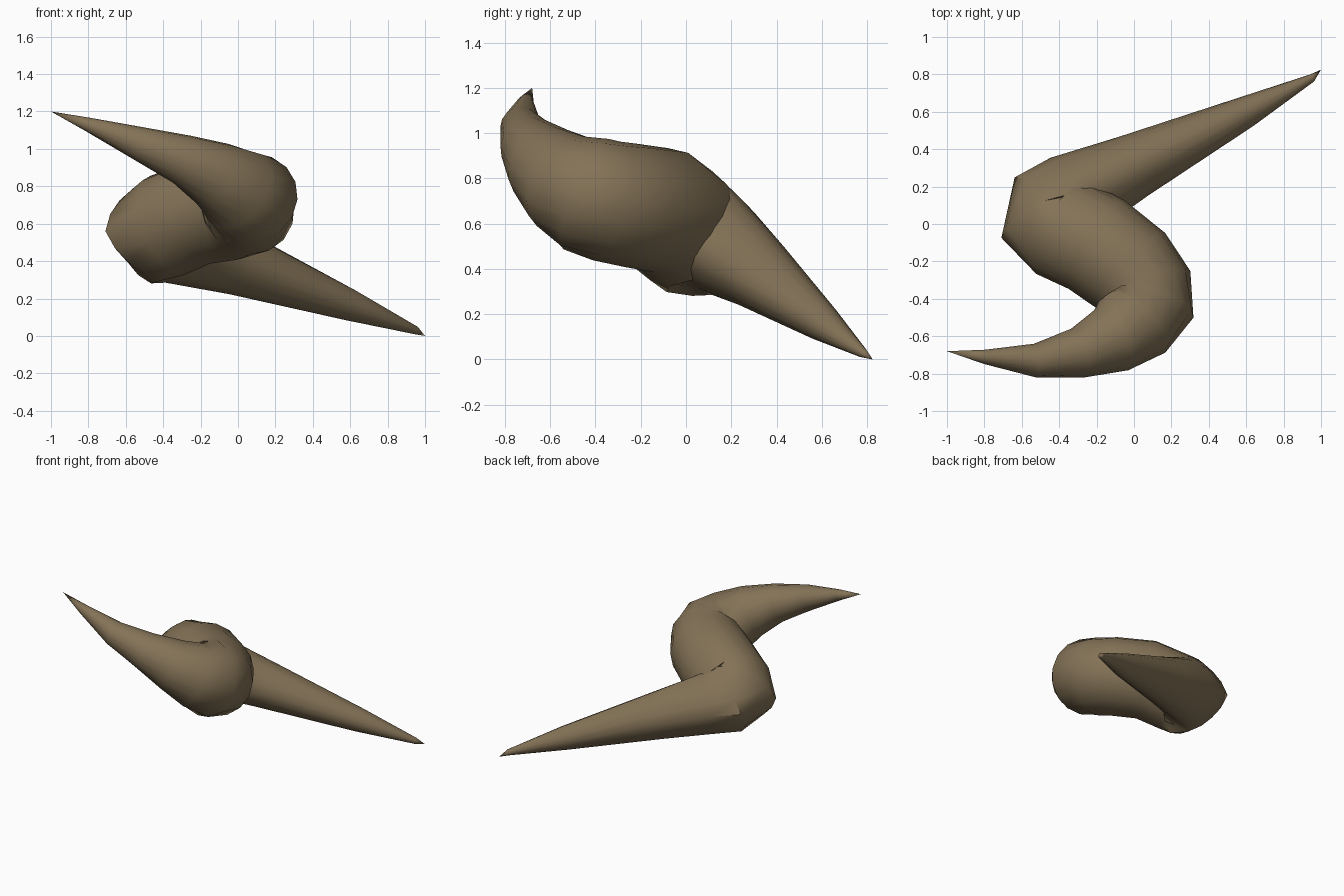
import bpy, bmesh, math
from mathutils import Vector

if "Cube" in bpy.data.objects:
    bpy.data.objects.remove(bpy.data.objects["Cube"])

# Spine of the twisted horn: x, y, z, radius, roundness (2 = round, lower = diamond)
SPINE = [
    (0.95, 0.78, 0.03, 0.022, 2), (0.60, 0.60, 0.165, 0.085, 1.9),
    (0.00, 0.31, 0.39, 0.175, 1.7), (-0.33, 0.15, 0.51, 0.235, 1.5),
    (-0.42, 0.09, 0.54, 0.27, 1.4), (-0.44, 0.02, 0.56, 0.285, 1.5),
    (-0.38, -0.02, 0.59, 0.285, 1.8), (-0.20, -0.11, 0.66, 0.28, 2),
    (-0.03, -0.24, 0.68, 0.275, 2), (0.05, -0.35, 0.70, 0.27, 2),
    (0.06, -0.44, 0.73, 0.265, 2), (0.00, -0.53, 0.78, 0.23, 2),
    (-0.12, -0.62, 0.86, 0.185, 2), (-0.30, -0.69, 0.945, 0.135, 2),
    (-0.53, -0.73, 1.03, 0.09, 2), (-0.80, -0.71, 1.13, 0.038, 2),
]
TIP_LOW, TIP_HIGH = Vector((1.0, 0.825, 0.0)), Vector((-1.0, -0.68, 1.2))
SIDES = 16


def ring(bm, center, tangent, radius, power):
    """Cross-section square to the spine, kept upright."""
    side = tangent.cross(Vector((0, 0, 1))).normalized()
    up = side.cross(tangent).normalized()
    verts = []
    for i in range(SIDES):
        a = 2 * math.pi * i / SIDES
        c, s = math.cos(a), math.sin(a)
        k = radius * (abs(c) ** power + abs(s) ** power) ** (-1 / power)
        verts.append(bm.verts.new(center + side * c * k + up * s * k))
    return verts


# Twisted horn body
bm = bmesh.new()
path = [TIP_LOW] + [Vector(p[:3]) for p in SPINE] + [TIP_HIGH]
rings = []
for i, (x, y, z, r, power) in enumerate(SPINE, 1):
    tangent = (path[i] - path[i - 1]).normalized() + (path[i + 1] - path[i]).normalized()
    rings.append(ring(bm, path[i], tangent.normalized(), r, power))
for a, b in zip(rings, rings[1:]):
    for i in range(SIDES):
        j = (i + 1) % SIDES
        bm.faces.new((a[i], a[j], b[j], b[i]))

# Pointed ends
for tip, loop in ((TIP_LOW, rings[0]), (TIP_HIGH, rings[-1])):
    v = bm.verts.new(tip)
    for i in range(SIDES):
        bm.faces.new((loop[i], loop[(i + 1) % SIDES], v))
bmesh.ops.recalc_face_normals(bm, faces=bm.faces)

mesh = bpy.data.meshes.new("twisted_horn")
bm.to_mesh(mesh)
bm.free()
horn = bpy.data.objects.new("twisted_horn", mesh)
bpy.context.collection.objects.link(horn)

# Brown horn colour
mat = bpy.data.materials.new("horn_brown")
mat.diffuse_color = (0.23, 0.17, 0.095, 1)
mat.use_nodes = True
mat.node_tree.nodes["Principled BSDF"].inputs["Base Color"].default_value = mat.diffuse_color
mesh.materials.append(mat)

bpy.context.view_layer.objects.active = horn
horn.select_set(True)
bpy.ops.object.shade_smooth_by_angle(angle=math.radians(45))
